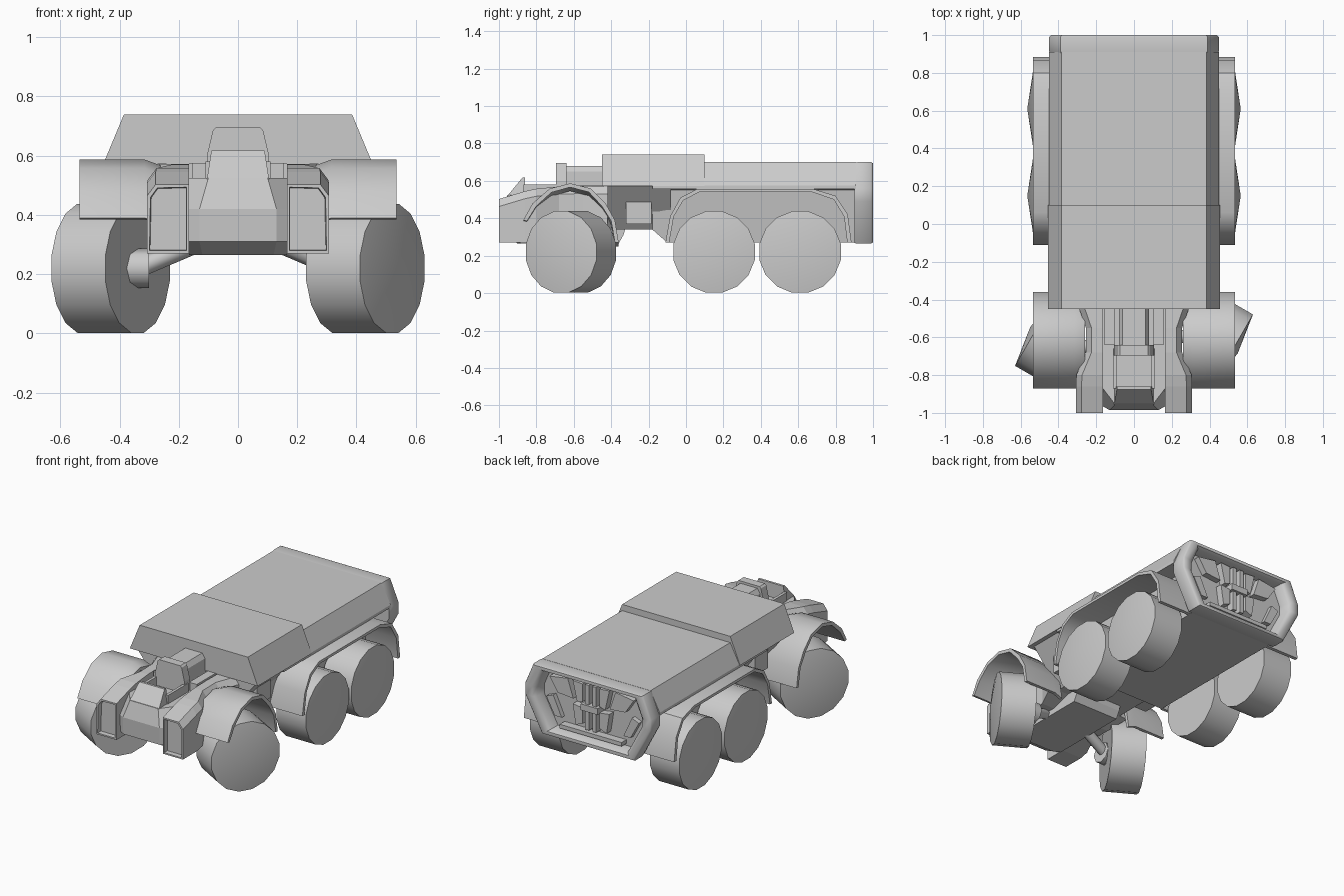
import bpy, bmesh, math
from mathutils import Vector, Matrix

if "Cube" in bpy.data.objects:
    bpy.data.objects.remove(bpy.data.objects["Cube"])

grey = bpy.data.materials.new("light grey")
grey.diffuse_color = (0.6, 0.6, 0.6, 1)
grey.use_nodes = True
grey.node_tree.nodes["Principled BSDF"].inputs["Base Color"].default_value = grey.diffuse_color


def finish(name, bm, mirror=False, smooth=25):
    bmesh.ops.recalc_face_normals(bm, faces=bm.faces)
    me = bpy.data.meshes.new(name)
    bm.to_mesh(me)
    bm.free()
    me.materials.append(grey)
    ob = bpy.data.objects.new(name, me)
    bpy.context.collection.objects.link(ob)
    if mirror:
        ob.modifiers.new("mirror", 'MIRROR')
    if smooth:
        bpy.ops.object.select_all(action='DESELECT')
        ob.select_set(True)
        bpy.context.view_layer.objects.active = ob
        bpy.ops.object.shade_smooth_by_angle(angle=math.radians(smooth))
    return ob


def loft(name, sections, mirror=False, smooth=0):
    """Skin equal-length closed rings of 3D points and cap both ends."""
    bm = bmesh.new()
    rings = [[bm.verts.new(p) for p in s] for s in sections]
    n = len(rings[0])
    for a, b in zip(rings, rings[1:]):
        for i in range(n):
            j = (i + 1) % n
            bm.faces.new((a[i], a[j], b[j], b[i]))
    bm.faces.new(rings[0])
    bm.faces.new(rings[-1])
    return finish(name, bm, mirror, smooth)


def side_prism(name, prof, x0, x1, mirror=False, smooth=0):
    return loft(name, [[(x, y, z) for y, z in prof] for x in (x0, x1)], mirror, smooth)


def both(half):
    """Complete a right-hand (x, z) outline with its mirror image."""
    return half + [(-x, z) for x, z in reversed(half)]


def front_prism(name, prof, y0, y1, mirror=False):
    return loft(name, [[(x, y, z) for x, z in prof] for y in (y0, y1)], mirror)


def box(name, x0, x1, y0, y1, z0, z1, mirror=False):
    return side_prism(name, [(y0, z0), (y1, z0), (y1, z1), (y0, z1)], x0, x1, mirror)


def shell(outer, inner):
    return outer + inner[::-1]


def wheel(name, x, y, turn, outward):
    """Sixteen-sided drum with a shallow domed outer face."""
    m = Matrix.Translation((x, y, 0.22)) @ Matrix.Rotation(math.radians(turn), 4, 'Z')
    bm = bmesh.new()
    rings = []
    for lx in (-0.105, 0.105):
        rings.append([bm.verts.new(m @ Vector((lx * outward, 0.222 * math.cos(a), 0.222 * math.sin(a))))
                      for a in [(i + 0.5) * math.tau / 16 for i in range(16)]])
    hub = bm.verts.new(m @ Vector((0.138 * outward, 0, 0)))
    bm.faces.new(rings[0])
    for i in range(16):
        j = (i + 1) % 16
        bm.faces.new((rings[0][i], rings[0][j], rings[1][j], rings[1][i]))
        bm.faces.new((rings[1][i], rings[1][j], hub))
    finish(name, bm)


def rod(name, a, b, r, n=8):
    a, b = Vector(a), Vector(b)
    q = (b - a).to_track_quat('Z', 'Y')
    ring = [q @ Vector((r * math.cos(i * math.tau / n), r * math.sin(i * math.tau / n), 0)) for i in range(n)]
    loft(name, [[p + e for p in ring] for e in (a, b)], smooth=50)


# Wheels: straight rear pairs, steered front pair
for s, side in ((1, "right"), (-1, "left")):
    for y, label in ((0.15, "middle"), (0.61, "rear")):
        wheel(f"{label}_wheel_{side}", s * 0.427, y, 0, s)
    wheel(f"front_wheel_{side}", s * 0.43, -0.615, -30, s)
    # Front suspension arm and hub
    hub_y = -0.615 + s * 0.05
    rod(f"front_arm_{side}", (s * 0.15, -0.63, 0.30), (s * 0.35, hub_y, 0.215), 0.033)
    rod(f"front_hub_{side}", (s * 0.30, hub_y, 0.22), (s * 0.40, hub_y, 0.22), 0.066)

# Rear body with slanted sides and undercut front edge
hull = [[(x, y, z) for x, z in both([(0.30, zb), (0.34, 0.552), (0.45, 0.557), (0.45, 0.575), (0.385, 0.70)])]
        for y, zb in ((-0.18, 0.34), (-0.10, 0.27), (0.91, 0.27))]
loft("rear_body", hull)

# Raised cover over the front of the body
front_prism("cabin_cover", both([(0.40, 0.572), (0.455, 0.572), (0.385, 0.74)]), -0.45, 0.10)

# Narrow waist flaring up under the cover, with side lockers
front_prism("waist", both([(0.24, 0.34), (0.43, 0.575)]), -0.42, -0.08)
box("side_locker", 0.22, 0.36, -0.32, -0.185, 0.37, 0.56, True)

# Rear fenders
outer = [(-0.11, 0.27), (-0.085, 0.41), (-0.03, 0.51), (0.06, 0.557),
         (0.68, 0.557), (0.80, 0.52), (0.865, 0.42), (0.885, 0.27)]
inner = [(-0.09, 0.27), (-0.065, 0.41), (-0.015, 0.495), (0.07, 0.54),
         (0.675, 0.54), (0.79, 0.50), (0.845, 0.41), (0.862, 0.27)]
side_prism("rear_fender", shell(outer, inner), 0.30, 0.535, True, 35)

# Front fenders
outer = [(-0.87, 0.39), (-0.82, 0.48), (-0.73, 0.558), (-0.62, 0.587),
         (-0.51, 0.56), (-0.43, 0.48), (-0.38, 0.39), (-0.36, 0.27)]
inner = [(-0.85, 0.385), (-0.80, 0.465), (-0.72, 0.538), (-0.62, 0.566),
         (-0.52, 0.54), (-0.45, 0.465), (-0.40, 0.385), (-0.38, 0.27)]
arch = shell(outer, inner)
loft("front_fender", [[(0.26, y, z - 0.02) for y, z in arch], [(0.315, y, z) for y, z in arch],
                      [(0.535, y, z) for y, z in arch]], True, 35)

# Long side pods ending in lamp housings
pod = []
for y, x, bottom, top in ((-1.0, 0.308, 0.27, 0.503), (-0.86, 0.308, 0.27, 0.545), (-0.80, 0.305, 0.28, 0.558),
                          (-0.68, 0.255, 0.30, 0.57), (-0.55, 0.255, 0.30, 0.572), (-0.42, 0.30, 0.34, 0.57)):
    pod.append([(0.165, y, bottom), (x, y, bottom), (x, y, top - 0.04), (x - 0.03, y, top), (0.165, y, top)])
pods = loft("side_pod", pod, True)
bm = bmesh.new()
bm.from_mesh(pods.data)
lamp = [f for f in bm.faces if all(v.co.y < -0.99 for v in f.verts)]
bmesh.ops.inset_region(bm, faces=lamp, thickness=0.013)
bmesh.ops.inset_region(bm, faces=lamp, thickness=0.003, depth=-0.03)
bm.to_mesh(pods.data)
bm.free()

# Central nose and belly, stacked upward
nose = []
for z, xf, yf, ys, yr in ((0.265, 0.12, -0.90, -0.88, -0.36), (0.31, 0.13, -0.98, -0.96, -0.335),
                          (0.42, 0.13, -0.985, -0.965, -0.30), (0.525, 0.10, -0.955, -0.87, -0.30)):
    nose.append([(-xf, yf, z), (xf, yf, z), (0.165, ys, z), (0.165, yr, z), (-0.165, yr, z), (-0.165, ys, z)])
loft("nose", nose)

# Windscreen wedge in front of the open seat
loft("windscreen", [[(-0.105, -0.955, 0.52), (0.105, -0.955, 0.52), (0.105, -0.86, 0.52), (-0.105, -0.86, 0.52)],
                    [(-0.09, -0.875, 0.617), (0.09, -0.875, 0.617), (0.09, -0.86, 0.617), (-0.09, -0.86, 0.617)]])
box("cockpit_side", 0.092, 0.11, -0.87, -0.66, 0.50, 0.58, True)
seat = both([(0.105, 0.52), (0.105, 0.60), (0.085, 0.685), (0.075, 0.695)])
front_prism("seat_back", seat, -0.695, -0.64)
front_prism("engine_spine", both([(0.08, 0.52), (0.08, 0.65), (0.06, 0.68)]), -0.65, -0.44)
box("engine_rail", 0.10, 0.155, -0.64, -0.44, 0.50, 0.575, True)

# Rounded tail frame with sunken back panel
tail = both([(0.33, 0.265), (0.45, 0.49), (0.45, 0.56), (0.39, 0.70)])
rings = [[(x * k, y, 0.49 + (z - 0.49) * k) for x, z in tail]
         for y, k in ((0.90, 0.99), (0.92, 1.0), (0.99, 1.0), (1.0, 0.975), (1.0, 0.88), (0.98, 0.83), (0.92, 0.81))]
loft("tail_frame", rings, smooth=50)

# Tail grille: centre strips, slanted blades, latch, lower bar
box("grille_strip", 0.012, 0.04, 0.915, 0.97, 0.36, 0.65, True)
front_prism("inner_blade", [(0.06, 0.53), (0.06, 0.645), (0.13, 0.65), (0.10, 0.52)], 0.915, 0.965, True)
front_prism("outer_blade", [(0.13, 0.53), (0.17, 0.65), (0.30, 0.63), (0.24, 0.54)], 0.915, 0.96, True)
front_prism("lower_blade", [(0.06, 0.39), (0.06, 0.49), (0.13, 0.50), (0.11, 0.37)], 0.915, 0.965, True)
front_prism("tail_lamp", [(0.22, 0.38), (0.27, 0.38), (0.33, 0.49), (0.28, 0.51)], 0.915, 0.95, True)
box("latch", -0.06, 0.06, 0.915, 0.985, 0.485, 0.525)
box("lower_bar", -0.22, 0.22, 0.915, 0.97, 0.32, 0.345)
